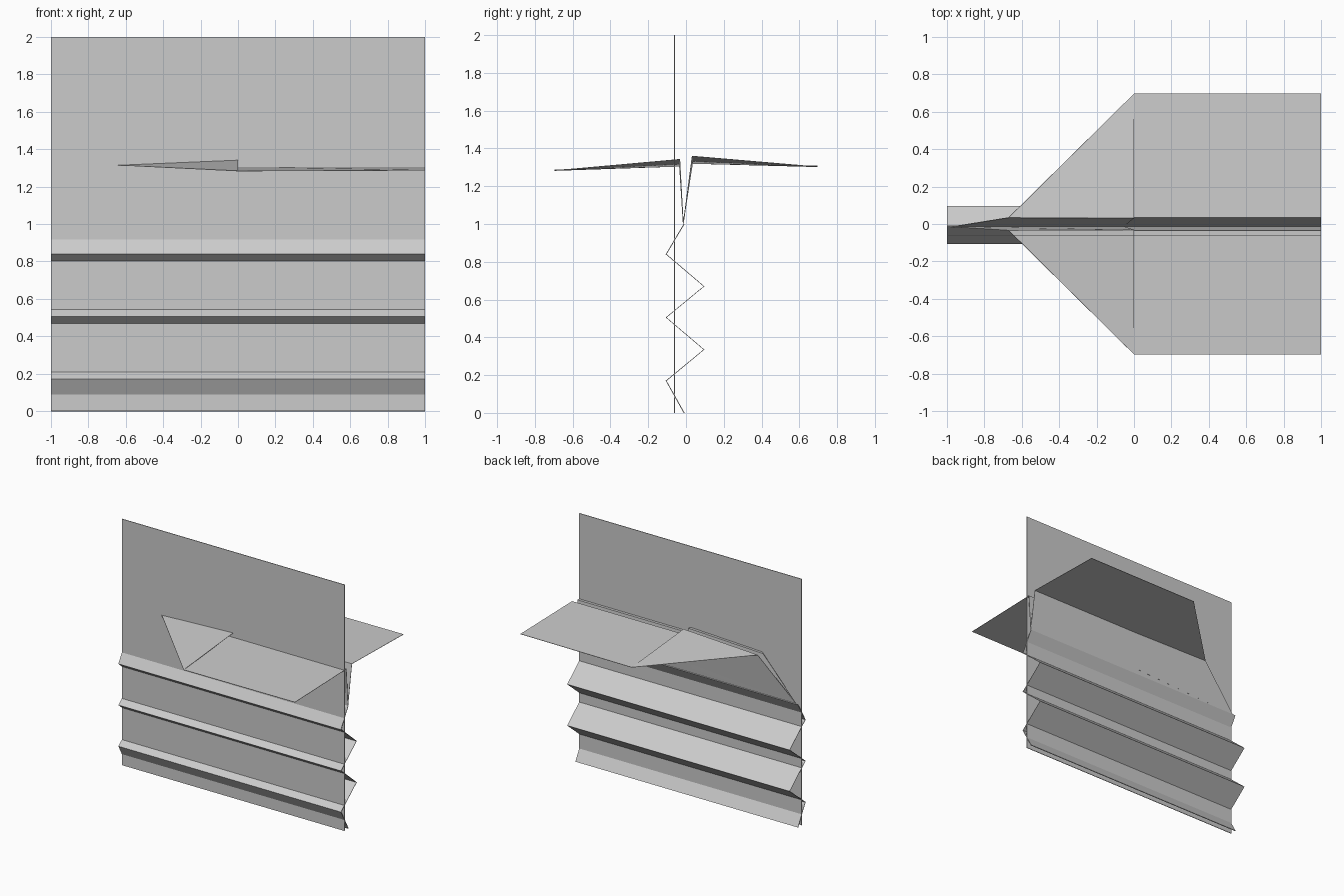
import bpy

if "Cube" in bpy.data.objects:
    bpy.data.objects.remove(bpy.data.objects["Cube"])


def paper(name, verts, faces, thickness=0.005):
    """Thin folded sheet of paper from a few corner points."""
    mesh = bpy.data.meshes.new(name)
    mesh.from_pydata(verts, [], faces)
    mesh.update()
    obj = bpy.data.objects.new(name, mesh)
    bpy.context.collection.objects.link(obj)
    mod = obj.modifiers.new("thickness", 'SOLIDIFY')
    mod.thickness = thickness
    mod.offset = 0
    return obj


# Flat sheet
paper("flat_sheet",
      [(-1, -0.06, 0), (1, -0.06, 0), (1, -0.06, 2), (-1, -0.06, 2)],
      [(0, 1, 2, 3)])

# Accordion-folded sheet
folds = [(-0.01, 0), (-0.105, 0.17), (0.095, 0.335), (-0.105, 0.505),
         (0.095, 0.67), (-0.105, 0.84), (-0.01, 1.0)]
verts = [(x, y, z) for y, z in folds for x in (-1, 1)]
faces = [(2 * i, 2 * i + 1, 2 * i + 3, 2 * i + 2) for i in range(len(folds) - 1)]
paper("accordion_sheet", verts, faces)

# Paper plane: keel side, wing, and the folded-in corner lying on top of both
nose, keel_end = (-0.98, -0.015, 1.0), (1, -0.015, 1.0)
for label, s, inner, outer, flap in (("back", 1, 1.32, 1.303, 1.36),
                                     ("front", -1, 1.305, 1.283, 1.343)):
    root = (-0.67, 0.035 * s, inner + 0.01)
    tip = (0, 0.697 * s, outer)
    paper("plane_half_" + label,
          [nose, keel_end, (1, 0.035 * s, inner), root,
           tip, (1, 0.697 * s, outer + 0.004), (0, 0.035 * s, inner)],
          [(0, 1, 2, 6, 3), (3, 6, 4), (6, 2, 5, 4)], 0.003)
    paper("corner_flap_" + label,
          [nose, (-0.05, -0.012 + 0.004 * s, 1.04), (0, 0.032 * s, flap), root, tip],
          [(0, 1, 2, 3), (3, 2, 4)], 0.003)
